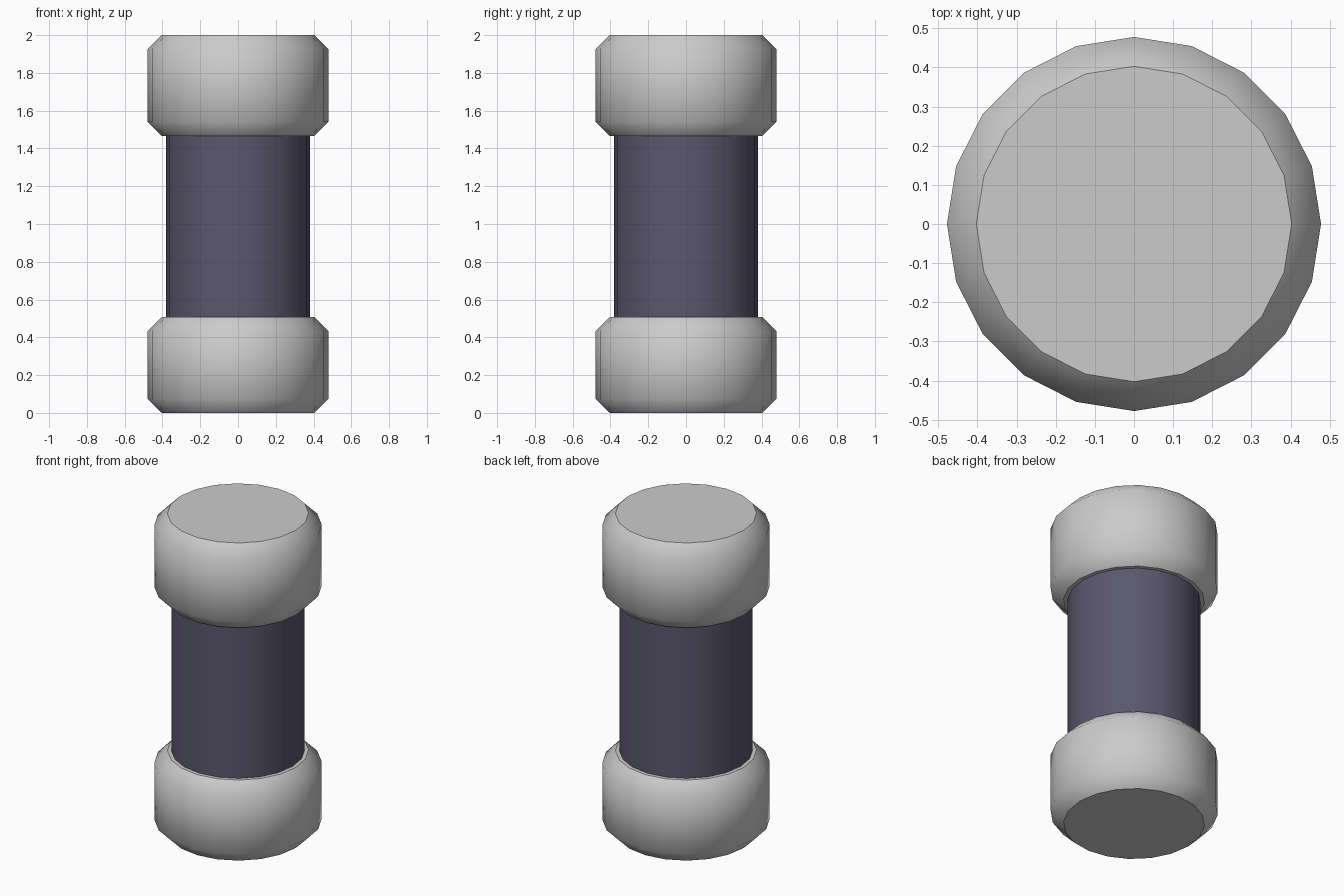
import bpy, math

if "Cube" in bpy.data.objects:
    bpy.data.objects.remove(bpy.data.objects["Cube"])

SIDES = 20


def lathe(name, profile):
    """Closed solid from (radius, z) rings, with flat end faces."""
    verts, faces = [], []
    for r, z in profile:
        for i in range(SIDES):
            a = 2 * math.pi * i / SIDES
            verts.append((r * math.cos(a), r * math.sin(a), z))
    for k in range(len(profile) - 1):
        for i in range(SIDES):
            j = (i + 1) % SIDES
            b, t = k * SIDES, (k + 1) * SIDES
            faces.append((b + i, b + j, t + j, t + i))
    top = (len(profile) - 1) * SIDES
    faces.append(tuple(reversed(range(SIDES))))
    faces.append(tuple(range(top, top + SIDES)))
    mesh = bpy.data.meshes.new(name)
    mesh.from_pydata(verts, [], faces)
    # rounded shading on the sides, flat ends
    for p in mesh.polygons:
        p.use_smooth = len(p.vertices) == 4
    ends = {ek for p in mesh.polygons if len(p.vertices) > 4 for ek in p.edge_keys}
    sharp = mesh.attributes.new("sharp_edge", "BOOLEAN", "EDGE")
    for e in mesh.edges:
        sharp.data[e.index].value = e.key in ends
    obj = bpy.data.objects.new(name, mesh)
    bpy.context.collection.objects.link(obj)
    return obj


def end_cap(name, z0, z1, r=0.478, bevel=0.075):
    return lathe(name, [(r - bevel, z0), (r, z0 + bevel), (r, z1 - bevel), (r - bevel, z1)])


# Chamfered end caps
end_cap("lower_cap", 0.0, 0.507)
end_cap("upper_cap", 1.466, 2.0)

# Dark central tube, seated inside both caps
tube = lathe("centre_tube", [(0.38, 0.45), (0.38, 1.52)])
mat = bpy.data.materials.new("dark_slate")
mat.diffuse_color = (0.10, 0.095, 0.15, 1)
mat.use_nodes = True
mat.node_tree.nodes["Principled BSDF"].inputs["Base Color"].default_value = mat.diffuse_color
tube.data.materials.append(mat)
